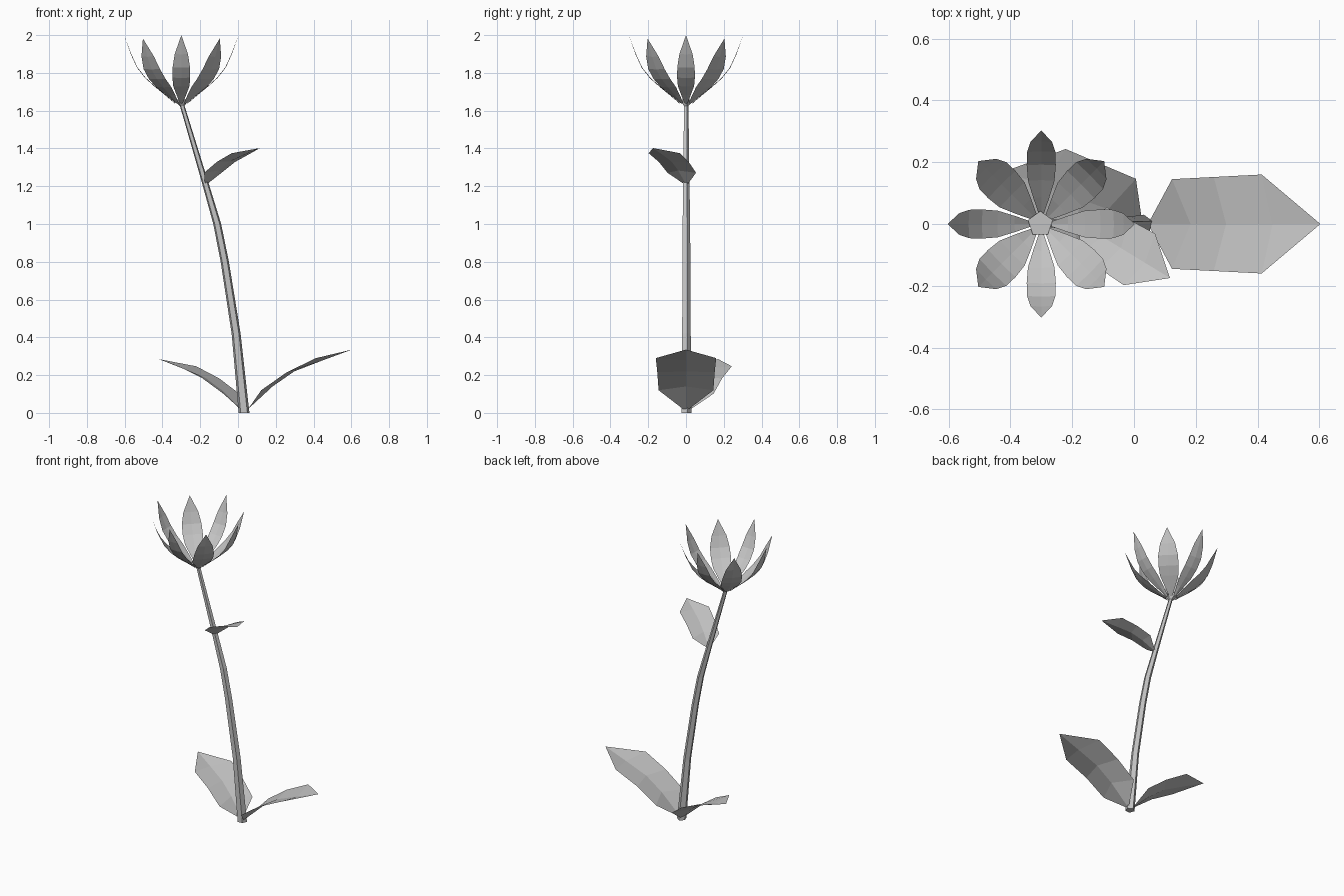
import bpy
import bmesh
from math import cos, sin, pi, radians
from mathutils import Matrix, Vector

cube = bpy.data.objects.get("Cube")
if cube:
    bpy.data.objects.remove(cube)

# One plain grey for the whole plant
GREY = (0.55, 0.55, 0.55, 1.0)
grey = bpy.data.materials.new("plain grey")
grey.use_nodes = True
grey.diffuse_color = GREY
shader = next(n for n in grey.node_tree.nodes if n.type == 'BSDF_PRINCIPLED')
shader.inputs["Base Color"].default_value = GREY


def make_object(name, bm):
    mesh = bpy.data.meshes.new(name)
    bm.to_mesh(mesh)
    bm.free()
    mesh.materials.append(grey)
    obj = bpy.data.objects.new(name, mesh)
    bpy.context.collection.objects.link(obj)
    return obj


def blade(name, rows, tip, place):
    """Thin creased blade along +x; a row is edge x, half width, edge z, mid x, mid z."""
    bm = bmesh.new()
    strips = []
    for ex, half, ez, mx, mz in rows:
        strips.append([bm.verts.new(p) for p in
                       ((ex, -half, ez), (mx, 0, mz), (ex, half, ez))])
    for a, b in zip(strips, strips[1:]):
        for i in range(2):
            bm.faces.new((a[i], b[i], b[i + 1], a[i + 1]))
    end = bm.verts.new(tip)
    last = strips[-1]
    for i in range(2):
        bm.faces.new((last[i], end, last[i + 1]))
    bm.transform(place)
    return make_object(name, bm)


# Stem: five-sided tapering tube that bends and flares under the flower
stem_path = [(0.032, 0, 0.03), (-0.01, 0.42, 0.025), (-0.07, 0.8, 0.023),
             (-0.11, 1.0, 0.022), (-0.18, 1.24, 0.018),
             (-0.295, 1.625, 0.013), (-0.303, 1.66, 0.042)]
SIDES = 5
bm = bmesh.new()
rings = []
for x, z, radius in stem_path:
    angles = [pi / 2 + 2 * pi * i / SIDES for i in range(SIDES)]
    rings.append([bm.verts.new((x + radius * cos(a), radius * sin(a), z))
                  for a in angles])
for a, b in zip(rings, rings[1:]):
    for i in range(SIDES):
        j = (i + 1) % SIDES
        bm.faces.new((a[i], a[j], b[j], b[i]))
bm.faces.new(rings[0][::-1])
bm.faces.new(rings[-1])
make_object("stem", bm)

# Leaves: one folded shape, placed by base point, heading and size
leaf_rows = [(0, 0.015, 0, 0, 0),
             (0.07, 0.145, 0.10, 0.13, 0.12),
             (0.205, 0.152, 0.195, 0.245, 0.20),
             (0.36, 0.16, 0.27, 0.395, 0.258)]
leaf_tip = (0.55, 0, 0.315)
leaves = {
    "large_lower_leaf": ((0.053, 0, 0.02), 0, 1.0),
    "small_lower_leaf": ((0.02, 0.01, 0.017), 160, 0.85),
    "upper_leaf": ((-0.17, 0, 1.21), -31.4, 0.61),
}
for name, (base, heading, size) in leaves.items():
    place = (Matrix.Translation(Vector(base))
             @ Matrix.Rotation(radians(heading), 4, 'Z')
             @ Matrix.Scale(size, 4))
    blade(name, leaf_rows, leaf_tip, place)

# Flower: eight upswept petals, the diagonal ones a little wider and shorter
petal_curve = [(0.032, 0.008, 0.0), (0.085, 0.026, 0.045), (0.14, 0.043, 0.09),
               (0.19, 0.047, 0.135), (0.233, 0.046, 0.19), (0.265, 0.035, 0.26)]
petal_rows = [(r, half, z, r + 0.002, z - 0.002) for r, half, z in petal_curve]
petal_tip = (0.303, 0, 0.36)
for i in range(8):
    length, width = (0.95, 1.33) if i % 2 else (1, 1)
    place = (Matrix.Translation(Vector((-0.3, 0, 1.64)))
             @ Matrix.Rotation(i * pi / 4, 4, 'Z')
             @ Matrix.Diagonal((length, width, length, 1)))
    blade(f"petal_{i + 1}", petal_rows, petal_tip, place)
